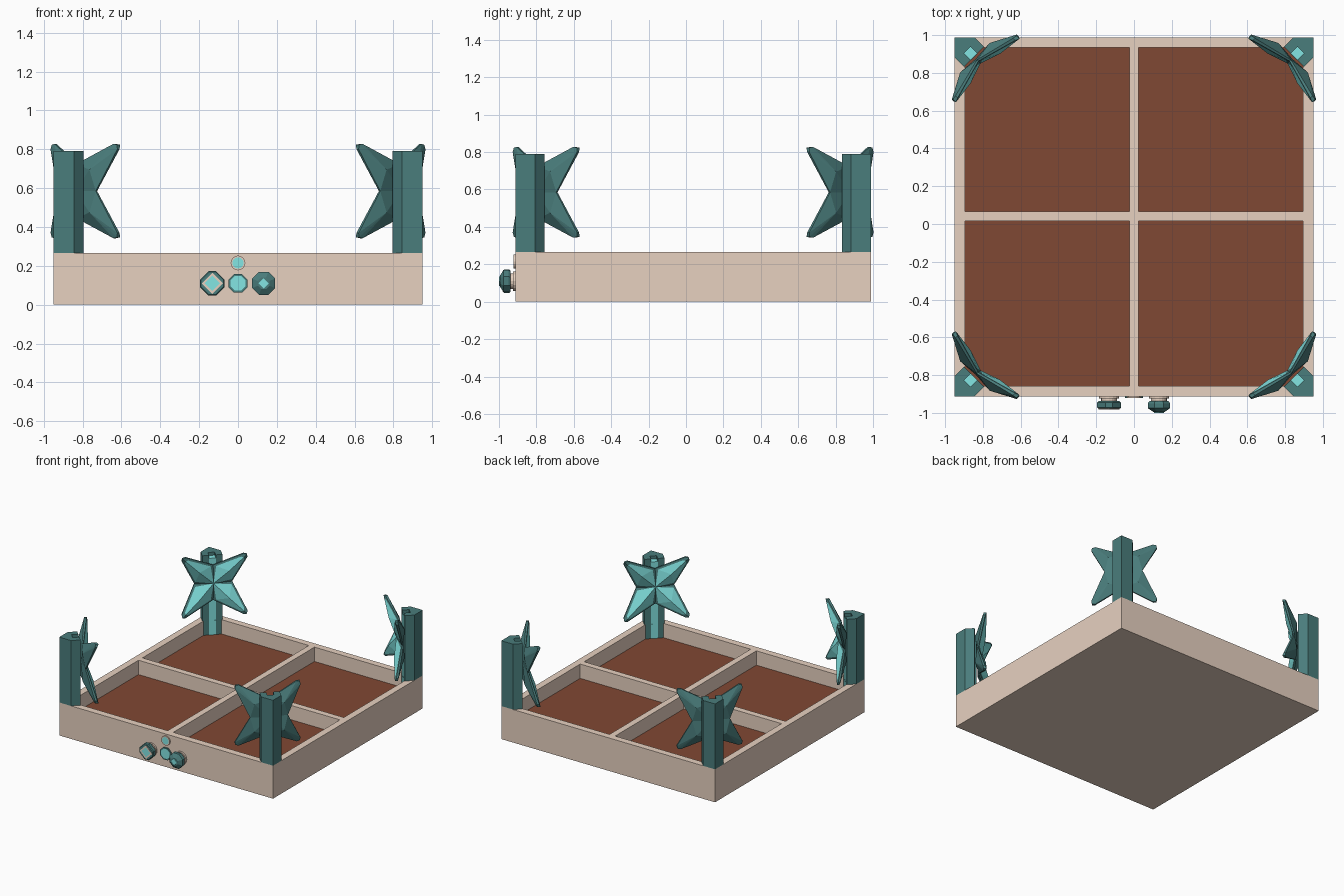
import bpy, bmesh, math
from mathutils import Vector

if "Cube" in bpy.data.objects:
    bpy.data.objects.remove(bpy.data.objects["Cube"])


def material(name, rgb):
    m = bpy.data.materials.new(name)
    lin = [((c / 255 + 0.055) / 1.055) ** 2.4 for c in rgb]
    m.diffuse_color = (*lin, 1)
    m.use_nodes = True
    m.node_tree.nodes["Principled BSDF"].inputs["Base Color"].default_value = m.diffuse_color
    return m


BEIGE, SOIL, TEAL, CYAN = range(4)
MATS = [material("beige_wood", (231, 209, 192)), material("brown_soil", (128, 72, 51)),
        material("dark_teal", (74, 125, 124)), material("light_cyan", (132, 230, 228))]


def finish(name, bm):
    bmesh.ops.recalc_face_normals(bm, faces=bm.faces)
    me = bpy.data.meshes.new(name)
    bm.to_mesh(me)
    bm.free()
    for m in MATS:
        me.materials.append(m)
    ob = bpy.data.objects.new(name, me)
    bpy.context.collection.objects.link(ob)
    return ob


# Planter box: grid of rim cells with four sunken soil beds
H, BED = 0.265, 0.15
xs = [-0.95, -0.895, -0.025, 0.025, 0.895, 0.95]
ys = [-0.912, -0.857, 0.015, 0.065, 0.935, 0.988]
bm = bmesh.new()
grid = [[bm.verts.new((x, y, H)) for x in xs] for y in ys]
beds = []
for j in range(5):
    for i in range(5):
        f = bm.faces.new((grid[j][i], grid[j][i + 1], grid[j + 1][i + 1], grid[j + 1][i]))
        if i in (1, 3) and j in (1, 3):
            beds.append(f)
border = [e for e in bm.edges if e.is_boundary]
for f in beds:
    low = [bm.verts.new((v.co.x, v.co.y, BED)) for v in f.verts]
    top = list(f.verts)
    bm.faces.remove(f)
    for k in range(4):
        bm.faces.new((top[k], top[(k + 1) % 4], low[(k + 1) % 4], low[k]))
    bm.faces.new(low).material_index = SOIL
skirt = bmesh.ops.extrude_edge_only(bm, edges=border)["geom"]
for v in skirt:
    if isinstance(v, bmesh.types.BMVert):
        v.co.z = 0
bmesh.ops.contextual_create(bm, geom=[e for e in skirt if isinstance(e, bmesh.types.BMEdge)
                                      and e.is_boundary])
finish("planter_box", bm)


# Corner helpers: distances a, b are measured inward from the box corner
def corner(sx, sy, a, b, z):
    return Vector((sx * (0.95 - a), 0.038 + sy * (0.95 - b), z))


def prism(name, sx, sy, outline, z0, z1, mat):
    bm = bmesh.new()
    lo = [bm.verts.new(corner(sx, sy, a, b, z0)) for a, b in outline]
    hi = [bm.verts.new(corner(sx, sy, a, b, z1)) for a, b in outline]
    n = len(lo)
    bm.faces.new(lo)
    bm.faces.new(hi)
    for k in range(n):
        bm.faces.new((lo[k], lo[(k + 1) % n], hi[(k + 1) % n], hi[k]))
    for f in bm.faces:
        f.material_index = mat
    return finish(name, bm)


POST = [(0, 0), (0.105, 0), (0.155, 0.05), (0.12, 0.085), (0.085, 0.05),
        (0.05, 0.085), (0.085, 0.12), (0.05, 0.155), (0, 0.105)]
# Part of the post that stands inside the bed, within the walls
FOOT = [(0.055, 0.055), (0.15, 0.055), (0.12, 0.085), (0.085, 0.05 + 0.005),
        (0.055, 0.085), (0.085, 0.12), (0.055, 0.15)]
FOOT = [(0.055, 0.055), (0.15, 0.055), (0.055, 0.15)]
STRIP = [(0.12, 0.085), (0.085, 0.05), (0.05, 0.085), (0.085, 0.12)]
INLAY = [(0.121, 0.086), (0.118, 0.083), (0.083, 0.118), (0.086, 0.121)]


def star(name, sx, sy):
    bm = bmesh.new()

    def vert(p):
        u, d, z = p
        s = math.sqrt(0.5)
        return bm.verts.new(corner(sx, sy, (d + u) * s, (d - u) * s, 0.585 + z))

    # one arm: valley, blunt three point tip, valley (u, depth front, depth back, v)
    arm = [(0.14, 0.178, 0.168, 0), (0.243, 0.238, 0.222, 0.215), (0.238, 0.248, 0.226, 0.238),
           (0.215, 0.238, 0.222, 0.243), (0, 0.178, 0.168, 0.14)]
    for k in range(4):
        c, s = round(math.cos(k * math.pi / 2)), round(math.sin(k * math.pi / 2))

        def turn(p, q, d):
            return Vector((c * p - s * q, d, s * p + c * q))

        mid_f, mid_r = turn(0.11, 0.11, 0.232), turn(0.11, 0.11, 0.152)
        fp = [turn(p, q, d) for p, d, b, q in arm]
        front = [vert(p) for p in fp]
        rear = [vert(turn(p, q, b)) for p, d, b, q in arm]
        panel = [vert(p.lerp(mid_f, 0.18)) for p in fp]
        mf, mr = vert(mid_f), vert(mid_r)
        cf, cr = vert((0, 0.195, 0)), vert((0, 0.16, 0))
        for i in range(4):
            bm.faces.new((front[i], front[i + 1], rear[i + 1], rear[i])).material_index = TEAL
            bm.faces.new((front[i], front[i + 1], panel[i + 1], panel[i])).material_index = TEAL
            bm.faces.new((panel[i], panel[i + 1], mf)).material_index = CYAN
            bm.faces.new((rear[i], rear[i + 1], mr)).material_index = TEAL
        for i in (0, 4):
            bm.faces.new((cf, front[i], panel[i])).material_index = TEAL
            bm.faces.new((cf, panel[i], mf)).material_index = CYAN
            bm.faces.new((cr, rear[i], mr)).material_index = TEAL
    bmesh.ops.remove_doubles(bm, verts=bm.verts, dist=0.0005)
    finish(name, bm)


# Corner posts with inlaid strips and four-armed stars
for sx, n1 in ((-1, "left"), (1, "right")):
    for sy, n2 in ((-1, "front"), (1, "back")):
        tag = f"{n2}_{n1}"
        prism("post_" + tag, sx, sy, POST, H, 0.79, TEAL)
        prism("post_foot_" + tag, sx, sy, FOOT, BED, H, TEAL)
        prism("post_strip_" + tag, sx, sy, STRIP, H, 0.765, CYAN)
        prism("post_foot_strip_" + tag, sx, sy, INLAY, BED, H, CYAN)
        star("star_" + tag, sx, sy)


# Turned parts on the front wall: rings of (y, radius, colour)
def turned(name, x, z, angles, rings, cap):
    bm = bmesh.new()
    prev = None
    for y, r, mat in rings:
        cur = [bm.verts.new((x + r * math.cos(math.radians(a)), y,
                             z + r * math.sin(math.radians(a)))) for a in angles]
        if prev:
            for k in range(len(cur)):
                j = (k + 1) % len(cur)
                bm.faces.new((prev[k], prev[j], cur[j], cur[k])).material_index = mat
        prev = cur
    bm.faces.new(prev).material_index = cap
    finish(name, bm)


def eight(half):
    return [90 * k + s * half for k in range(4) for s in (-1, 1)]


DIAMOND = [0, 90, 180, 270]
ROUND = [k * 22.5 for k in range(16)]
W = -0.912
for x, tag in ((-0.132, "left"), (0.132, "right")):
    turned("knob_stem_" + tag, x, 0.11, ROUND,
           [(W, 0.052, BEIGE), (-0.925, 0.052, BEIGE), (-0.925, 0.042, BEIGE),
            (-0.945, 0.042, BEIGE)], BEIGE)
turned("knob_left", -0.132, 0.11, eight(17),
       [(-0.938, 0.03, TEAL), (-0.938, 0.058, TEAL), (-0.946, 0.066, TEAL),
        (-0.972, 0.066, TEAL), (-0.978, 0.06, TEAL)], TEAL)
turned("knob_left_plate", -0.132, 0.11, DIAMOND,
       [(-0.976, 0.055, BEIGE), (-0.981, 0.055, BEIGE), (-0.981, 0.04, BEIGE)], CYAN)
turned("knob_right", 0.132, 0.11, eight(22.5),
       [(-0.938, 0.03, TEAL), (-0.938, 0.055, TEAL), (-0.95, 0.064, TEAL),
        (-0.975, 0.064, TEAL), (-0.995, 0.032, TEAL)], TEAL)
turned("knob_right_gem", 0.132, 0.11, DIAMOND,
       [(-0.994, 0.026, CYAN), (-1.0, 0.026, CYAN)], CYAN)
turned("center_button", 0, 0.11, eight(22.5),
       [(W, 0.052, TEAL), (-0.922, 0.052, TEAL), (-0.922, 0.041, TEAL)], CYAN)
turned("indicator_lamp", 0, 0.215, ROUND,
       [(W, 0.038, BEIGE), (-0.922, 0.038, BEIGE), (-0.922, 0.029, BEIGE)], CYAN)
